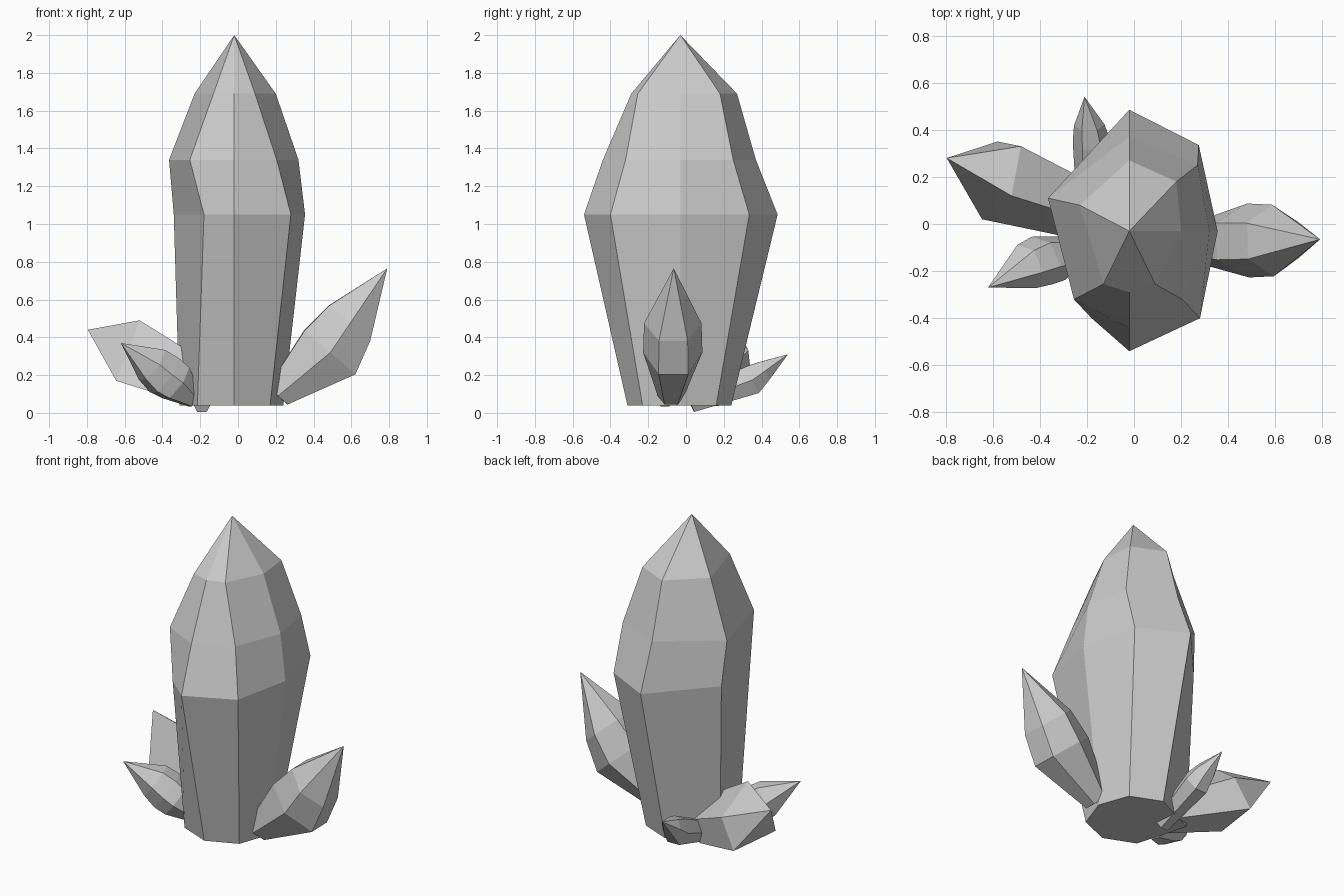
import bpy, math
from mathutils import Vector

if "Cube" in bpy.data.objects:
    bpy.data.objects.remove(bpy.data.objects["Cube"])


def loft(name, rings, tip):
    """Skin matching rings of points, cap the base and close them to a tip."""
    n = len(rings[0])
    verts = [tuple(p) for r in rings for p in r] + [tuple(tip)]
    faces = [tuple(reversed(range(n)))]
    last = len(rings) - 1
    for k in range(last):
        for i in range(n):
            j = (i + 1) % n
            faces.append((k * n + i, k * n + j, (k + 1) * n + j, (k + 1) * n + i))
    for i in range(n):
        faces.append((last * n + i, last * n + (i + 1) % n, len(verts) - 1))
    me = bpy.data.meshes.new(name)
    me.from_pydata(verts, [], faces)
    ob = bpy.data.objects.new(name, me)
    bpy.context.collection.objects.link(ob)
    return ob


def shard(name, sections, tip, sides=6, spin=0.0):
    """Small crystal: sections are (centre, side radius, upright radius)."""
    tip = Vector(tip)
    axis = (tip - Vector(sections[0][0])).normalized()
    side = Vector((0, 0, 1)).cross(axis).normalized()
    up = axis.cross(side)
    rings = []
    for c, rs, ru in sections:
        angles = [spin + math.tau * i / sides for i in range(sides)]
        rings.append([Vector(c) + side * rs * math.cos(a) + up * ru * math.sin(a)
                      for a in angles])
    return loft(name, rings, tip)


# Main crystal: seven-sided, four levels and a point
levels = [
    (0.04, [(-.02, -.31), (.17, -.23), (.24, -.03), (.17, .16), (-.02, .24), (-.31, .10), (-.215, -.23)]),
    (1.05, [(-.02, -.54), (.28, -.40), (.355, -.03), (.275, .335), (-.02, .485), (-.34, .13), (-.18, -.40)]),
    (1.34, [(-.02, -.44), (.205, -.32), (.32, -.03), (.27, .25), (-.02, .37), (-.365, .11), (-.255, -.32)]),
    (1.69, [(-.02, -.29), (.09, -.255), (.20, -.03), (.18, .18), (-.02, .27), (-.23, .08), (-.13, -.255)]),
]
loft("main_crystal", [[(x, y, z) for x, y in pts] for z, pts in levels], (-.02, -.03, 2.0))

# Right crystal
shard("right_crystal",
      [((.21, -.08, .09), .07, .08),
       ((.485, -.07, .32), .157, .205),
       ((.59, -.07, .475), .152, .165)],
      (.79, -.065, .765))

# Back left crystal: four-sided, blunt
mid = [Vector(p) for p in [(-.645, .02, .17), (-.58, .35, .15), (-.48, .33, .33), (-.52, .12, .49)]]
centre = sum(mid, Vector()) / 4
base = [Vector((-.2, .07, .13)) + (p - centre) * 0.7 for p in mid]
loft("back_left_crystal", [base[::-1], mid[::-1]], (-.795, .28, .44))

# Front left crystal
shard("front_left_crystal",
      [((-.23, -.10, .07), .05, .05),
       ((-.33, -.145, .16), .10, .115),
       ((-.39, -.155, .20), .11, .125),
       ((-.455, -.18, .255), .10, .11)],
      (-.62, -.27, .37))

# Back crystal
shard("back_crystal",
      [((-.19, .02, .052), .05, .06),
       ((-.18, .35, .175), .08, .09),
       ((-.19, .42, .225), .065, .06)],
      (-.21, .54, .31))
